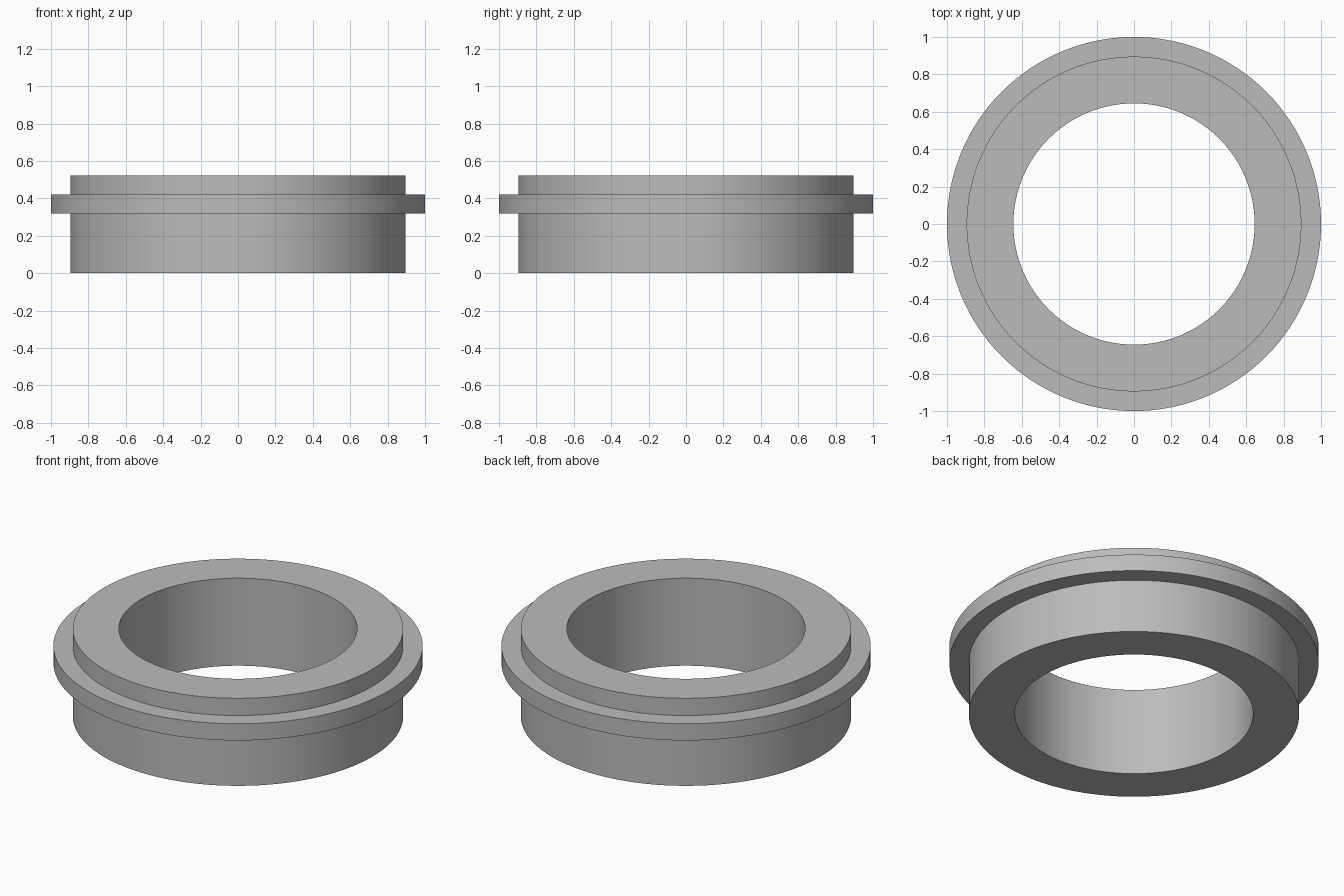
import bpy
import bmesh
from math import radians, tau
from mathutils import Matrix, Vector

cube = bpy.data.objects.get("Cube")
if cube:
    bpy.data.objects.remove(cube, do_unlink=True)

SEGMENTS = 128
BORE, BODY, FLANGE = 0.645, 0.895, 1.0
FLANGE_BOTTOM, FLANGE_TOP, HEIGHT = 0.32, 0.42, 0.523

grey = bpy.data.materials.new("plain grey")
grey.use_nodes = True
colour = (0.5, 0.5, 0.5, 1)
grey.diffuse_color = colour
grey.node_tree.nodes["Principled BSDF"].inputs["Base Color"].default_value = colour


def lathe(name, profile, material):
    """Revolve a closed (radius, height) profile around the z axis."""
    bm = bmesh.new()
    verts = [bm.verts.new((r, 0, z)) for r, z in profile]
    edges = [bm.edges.new((a, b)) for a, b in zip(verts, verts[1:] + verts[:1])]
    bmesh.ops.spin(bm, geom=verts + edges, cent=(0, 0, 0), axis=(0, 0, 1),
                   angle=tau, steps=SEGMENTS, use_merge=True)
    bmesh.ops.remove_doubles(bm, verts=bm.verts, dist=0.0001)
    bmesh.ops.recalc_face_normals(bm, faces=bm.faces)
    mesh = bpy.data.meshes.new(name)
    bm.to_mesh(mesh)
    bm.free()
    mesh.materials.append(material)
    obj = bpy.data.objects.new(name, mesh)
    bpy.context.collection.objects.link(obj)
    bpy.ops.object.select_all(action="DESELECT")
    obj.select_set(True)
    bpy.context.view_layer.objects.active = obj
    bpy.ops.object.shade_smooth_by_angle(angle=radians(30))
    return obj


# Sleeve with a square flange around its outside
lathe("flanged_ring", [
    (BORE, 0), (BODY, 0),
    (BODY, FLANGE_BOTTOM), (FLANGE, FLANGE_BOTTOM),
    (FLANGE, FLANGE_TOP), (BODY, FLANGE_TOP),
    (BODY, HEIGHT), (BORE, HEIGHT),
], grey)
